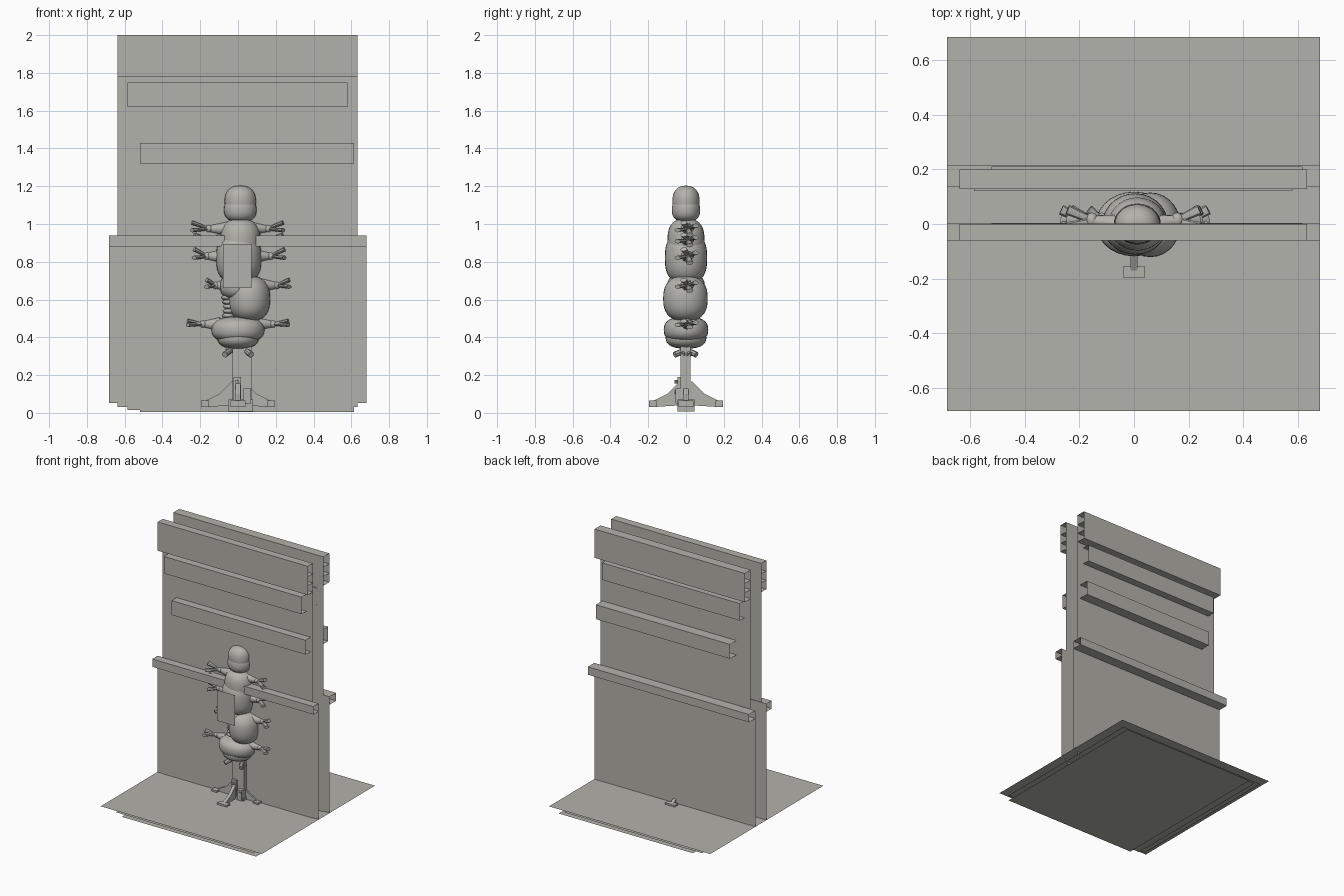
import bpy, math
from mathutils import Vector

if "Cube" in bpy.data.objects:
    bpy.data.objects.remove(bpy.data.objects["Cube"])

# dark warm grey used on every part
GREY = bpy.data.materials.new("warm_grey")
GREY.diffuse_color = (.45, .445, .405, 1)
GREY.use_nodes = True
GREY.node_tree.nodes["Principled BSDF"].inputs["Base Color"].default_value = GREY.diffuse_color


def mesh(name, verts, faces, smooth=False):
    me = bpy.data.meshes.new(name)
    me.from_pydata(verts, [], faces)
    me.update()
    me.materials.append(GREY)
    ob = bpy.data.objects.new(name, me)
    bpy.context.collection.objects.link(ob)
    if smooth:
        for p in me.polygons:
            p.use_smooth = True
    return ob


def box(name, x0, x1, y0, y1, z0, z1):
    v = [(x, y, z) for x in (x0, x1) for y in (y0, y1) for z in (z0, z1)]
    f = [(0, 1, 3, 2), (4, 6, 7, 5), (0, 4, 5, 1), (2, 3, 7, 6), (0, 2, 6, 4), (1, 5, 7, 3)]
    return mesh(name, v, f)


def sheet(name, x0, x1, y0, y1, z):
    return mesh(name, [(x0, y0, z), (x1, y0, z), (x1, y1, z), (x0, y1, z)], [(0, 1, 2, 3)])


def wall(name, x0, x1, y, z0, z1):
    return mesh(name, [(x0, y, z0), (x1, y, z0), (x1, y, z1), (x0, y, z1)], [(0, 1, 2, 3)])


def channel(name, x0, x1, ya, yb, z0, z1):
    # open-ended rail: bottom, face and top
    prof = [(ya, z0), (yb, z0), (yb, z1), (ya, z1)]
    v = [(x, y, z) for x in (x0, x1) for y, z in prof]
    f = [(i, i + 1, i + 5, i + 4) for i in range(3)]
    if yb > ya:
        f = [q[::-1] for q in f]
    return mesh(name, v, f)


def blob(name, loc, size, power=1.0, seg=28, rings=18):
    # rounded lump; power below 1 makes the sides straighter
    v = [(loc[0], loc[1], loc[2] - size[2])]
    for j in range(1, rings):
        t = -math.pi / 2 + math.pi * j / rings
        r = math.cos(t) ** power
        h = math.copysign(abs(math.sin(t)) ** power, t)
        for i in range(seg):
            a = 2 * math.pi * i / seg
            v.append((loc[0] + size[0] * r * math.cos(a), loc[1] + size[1] * r * math.sin(a), loc[2] + size[2] * h))
    v.append((loc[0], loc[1], loc[2] + size[2]))
    f = [(0, 1 + (i + 1) % seg, 1 + i) for i in range(seg)]
    for j in range(rings - 2):
        b = 1 + j * seg
        f += [(b + i, b + (i + 1) % seg, b + seg + (i + 1) % seg, b + seg + i) for i in range(seg)]
    b, n = 1 + (rings - 2) * seg, len(v) - 1
    f += [(b + i, b + (i + 1) % seg, n) for i in range(seg)]
    return mesh(name, v, f, True)


def tube(name, a, b, ra, rb, n=10, flat=1.0):
    a, b = Vector(a), Vector(b)
    d = (b - a).normalized()
    u = d.cross(Vector((0, 1, 0))).normalized()
    w = u.cross(d)
    v = []
    for p, r in ((a, ra), (b, rb)):
        for i in range(n):
            t = 2 * math.pi * i / n
            v.append(p + u * math.cos(t) * r * flat - w * math.sin(t) * r)
    f = [(i, (i + 1) % n, n + (i + 1) % n, n + i) for i in range(n)]
    f += [tuple(range(n))[::-1], tuple(range(n, 2 * n))]
    ob = mesh(name, v, f, True)
    bpy.ops.object.select_all(action='DESELECT')
    bpy.context.view_layer.objects.active = ob
    ob.select_set(True)
    bpy.ops.object.shade_smooth_by_angle(angle=math.radians(40))
    return ob


# backdrop layers: x range, floor z, floor half depth, front y, rear y, rear rail y, rail heights
layers = [
    (-.683, .68, .052, .683, .004, .137, .215, [(.88, .94)]),
    (-.637, .633, .03, .64, .0, .128, .2, [(1.78, 2.0)]),
    (-.585, .58, .016, .64, .0, .12, .185, [(1.62, 1.75)]),
    (-.52, .615, .006, .66, .002, .132, .21, [(1.32, 1.43)]),
]
for x0, x1, zf, hd, yf, yr, yo, rails in layers:
    top = rails[-1][1]
    sheet("floor_sheet", x0, x1, -hd, hd, zf)
    wall("front_wall", x0, x1, yf, zf, top)
    wall("rear_wall", x0, x1, yr, zf, top)
    for z0, z1 in rails:
        channel("front_rail", x0, x1, yf, -.06, z0, z1)
        channel("rear_rail", x0, x1, yr, yo, z0, z1)
# inner shelf of the tall rails
channel("front_inner_rail", -.637, .633, .0, -.057, 1.85, 1.92)
channel("rear_inner_rail", -.637, .633, .128, .197, 1.85, 1.92)

# stacked body
blob("head_dome", (.012, 0, 1.12), (.083, .072, .083), .85)
blob("head_lower", (.012, 0, 1.075), (.086, .075, .065), .8)
blob("chest", (.012, 0, .91), (.106, .098, .118), .75)
blob("upper_belly", (.004, 0, .82), (.12, .112, .135), .75)
blob("middle_belly", (.06, -.003, .605), (.11, .118, .12), .8)
blob("middle_side", (.0, 0, .67), (.095, .1, .07), .8)
blob("bottom_belly", (0, 0, .44), (.14, .118, .07), .8)
blob("bottom_taper", (0, 0, .4), (.11, .108, .06), .8)
for i in range(6):
    blob("side_ring", (-.052 + .006 * math.sin(i), 0, .515 + i * .024), (.032, .04, .015), 1, 14, 8)


def limb(s, x0, x1, z, spread):
    # short tapered arm ending in a fan of flared petals
    wrist = x0 + (x1 - x0) * .38
    tube("arm", (s * (x0 - .03), 0, z), (s * wrist, .012, z), .036, .02)
    blob("palm", (s * (wrist + .004), .014, z), (.024, .028, .022), 1, 12, 8)
    for y, dz in ((-.045, -.2), (-.012, .8), (.02, -.8), (.052, .4)):
        tip = (s * (x1 - .004), y, z + dz * spread)
        tube("petal", (s * wrist, .012, z), tip, .012, .019, 8, .6)


# pairs of limbs
for s, x0, x1, z, sp in (
        (1, .1, .243, .975, .04), (-1, .09, .247, .975, .04),
        (1, .11, .24, .915, .035), (-1, .1, .235, .915, .035),
        (1, .12, .25, .83, .045), (-1, .115, .235, .83, .045),
        (1, .155, .275, .675, .036), (-1, .08, .17, .675, .036),
        (1, .125, .27, .47, .02), (-1, .125, .27, .47, .02)):
    limb(s, x0, x1, z, sp)

# small feet below the body
for s in (1, -1):
    tube("leg", (s * .03, 0, .37), (s * .045, 0, .325), .028, .02)
    for y in (-.06, -.02, .02, .055):
        tube("toe", (s * .035, 0, .335), (s * .07, y, .308), .014, .016, 8)

# sign board on the front
wall("sign_board", -.08, .072, -.14, .66, .895)
wall("sign_backing", -.076, .068, -.134, .665, .89)

# post and splayed base
box("post", -.03, .072, -.028, .024, .05, .37)
box("left_sleeve", -.025, .016, -.045, -.02, .05, .19)
box("right_sleeve", .03, .07, -.055, -.02, .05, .13)
for x, z in ((-.005, .165), (.05, .11)):
    tube("sleeve_bolt", (x, -.06, z), (x, -.02, z + .001), .009, .009, 8)
box("base_hub", -.05, .08, -.045, .045, .007, .07)
for i in range(4):
    # sloping brace with a foot
    a = math.pi / 2 * i
    prof = [(.03, .04), (.19, .03), (.19, .055), (.1, .1), (.03, .17)]
    w, n = .012, 5
    v = [(r * math.cos(a) - t * math.sin(a), r * math.sin(a) + t * math.cos(a), z) for t in (-w, w) for r, z in prof]
    f = [tuple(range(n)), tuple(range(2 * n - 1, n - 1, -1))]
    f += [(j, n + j, n + (j + 1) % n, (j + 1) % n) for j in range(n)]
    mesh("base_brace", v, f)
    cx, cy = .175 * math.cos(a), .175 * math.sin(a)
    hx, hy = (.022, .04) if i % 2 == 0 else (.04, .02)
    box("base_foot", cx - hx, cx + hx, cy - hy, cy + hy, .03, .065)
